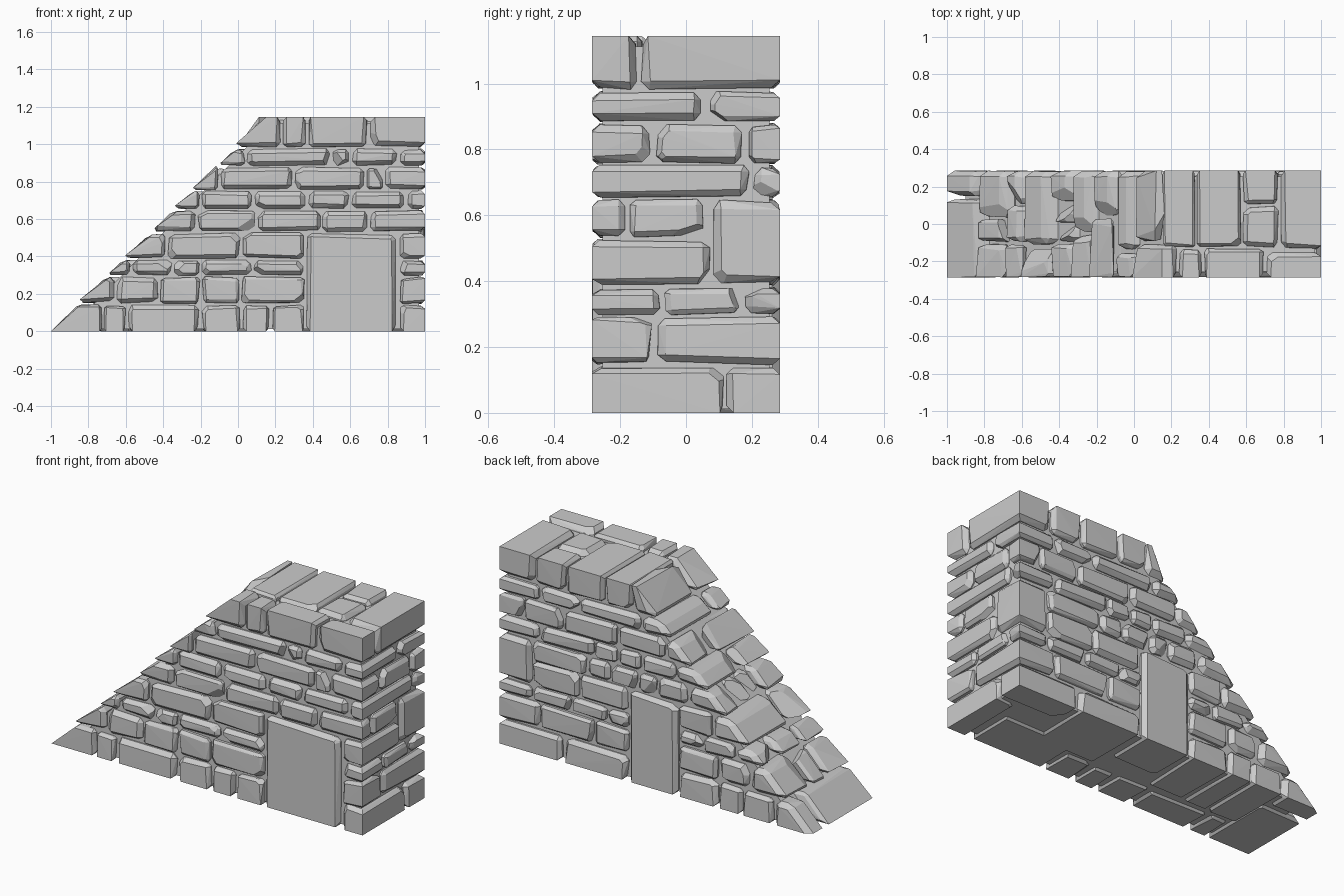
import bpy, bmesh, random
from mathutils import Vector

if "Cube" in bpy.data.objects:
    bpy.data.objects.remove(bpy.data.objects["Cube"])

random.seed(7)
D, H = 0.285, 1.145                      # half depth, height
GAP = 0.003
LEVELS = [0, .145, .295, .385, .53, .65, .755, .88, .98, H]


def slope(z):
    return -1 + z * 1.15 / H


def planes(p):
    """Set of outer wall planes that a point lies on."""
    e = 1e-4
    tests = {'front': p.y + D, 'back': p.y - D, 'right': p.x - 1, 'bottom': p.z,
             'top': p.z - H, 'slope': p.x - slope(p.z)}
    return {k for k, v in tests.items() if abs(v) < e}


def hull(coords):
    bm = bmesh.new()
    for c in coords:
        bm.verts.new(c)
    bmesh.ops.convex_hull(bm, input=bm.verts[:])
    bmesh.ops.delete(bm, geom=[v for v in bm.verts if not v.link_faces], context='VERTS')
    return bm


def stone(target, x0, x1, y0, y1, z0, z1, bev=None):
    """Rough-cut block; x0=None follows the slope. Outer wall faces stay flush."""
    j = min(.012, (z1 - z0) * .1)
    bev = bev or random.uniform(.013, .024)
    bm = bmesh.new()
    bmesh.ops.create_cube(bm, size=1)
    for v in bm.verts:
        s = v.co.copy()
        r = lambda: GAP + random.uniform(-.4, .8) * j
        z = z1 if s.z > 0 else z0
        if 0 < z < H:
            z -= r() * (1 if s.z > 0 else -1)
        y = y1 if s.y > 0 else y0
        if abs(y) < D - .001:
            y -= r() * (1 if s.y > 0 else -1)
        if s.x < 0:
            x = slope(z) if x0 is None else x0 + r()
        else:
            x = x1 if x1 > .999 else x1 - r()
        v.co = (x, y, z)
    # sharp where two outer faces meet, chamfered along joints
    edges = []
    for e in bm.edges:
        both = planes(e.verts[0].co) & planes(e.verts[1].co)
        if len(both) < 2 or both == {'slope', 'back'}:
            edges.append(e)
    centre = sum((v.co for v in bm.verts), Vector()) / 8
    corners = [v.co.copy() for v in bm.verts if len(planes(v.co)) == 1]
    bmesh.ops.bevel(bm, geom=edges, offset=bev, segments=1, affect='EDGES')
    # uneven chamfers
    for v in bm.verts:
        on = planes(v.co)
        if len(on) < 2:
            d = (centre - v.co).normalized() * random.uniform(0, .012)
            if on & {'front', 'back'}:
                d.y *= .4
            if on & {'top', 'bottom'}:
                d.z = 0
            v.co += d
    # chipped corners
    for c in corners:
        if random.random() < .4:
            n = Vector(((c.x - centre.x), (c.y - centre.y), (c.z - centre.z)))
            n = Vector([(1 if a > 0 else -1) * random.uniform(.3, 1) for a in n]).normalized()
            bmesh.ops.bisect_plane(bm, geom=bm.verts[:] + bm.edges[:] + bm.faces[:],
                                   plane_co=c - n * random.uniform(.025, .04),
                                   plane_no=n, clear_outer=True)
    out = hull([v.co.copy() for v in bm.verts])
    bm.free()
    tmp = bpy.data.meshes.new("tmp")
    out.to_mesh(tmp)
    out.free()
    target.from_mesh(tmp)
    bpy.data.meshes.remove(tmp)


def finish(bm, name):
    bmesh.ops.recalc_face_normals(bm, faces=bm.faces[:])
    me = bpy.data.meshes.new(name)
    bm.to_mesh(me)
    bm.free()
    bpy.context.collection.objects.link(bpy.data.objects.new(name, me))


# Per course: front joints, back joints, slope splits (y), right-end splits (y), row split (y)
COURSES = [
    ([-.72, -.6, -.2, .02, .18, .36, .86], [-.75, -.55, -.4, -.14, .18, .6], [.14], [.12], -.1),
    ([-.65, -.42, -.2, .01, .36, .86], [-.6, -.4, -.14, .18, .4, .75], [-.1, .03], [-.1], 0),
    ([-.57, -.35, -.2, .08, .36, .86], [-.5, -.3, -.14, .18, .32, .55, .8], [-.1, .1], [-.07, .17], 0),
    ([-.38, .02, .36, .86], [-.35, -.14, .18, .5, .8], [-.12], [.08], 0),
    ([-.22, .1, .45, .7], [-.2, 0, .12, .3, .45, .8], [-.1, 0, .11], [-.18, .06], 0),
    ([-.2, .08, .37, .6, .9], [-.12, .1, .25, .4, .75], [-.05], [.2], 0),
    ([-.1, .3, .68, .78], [-.05, .25, .6, .85], [.03], [-.1, .18], 0),
    ([.04, .5, .6, .86], [.1, .5, .75], [-.15], [.06], 0),
    ([.24, .37, .7], [.15, .33, .58, .78], [-.1], [-.14], -.13),
]
BIG = {(.36, .86), (-.14, .18)}          # openings filled by tall stones

for i, (front, back, ls, rs, mid) in enumerate(COURSES):
    z0, z1 = LEVELS[i], LEVELS[i + 1]
    bm = bmesh.new()
    # sloped end
    ys = [-D] + ls + [D]
    for a, b in zip(ys, ys[1:]):
        stone(bm, None, front[0] if a + b < 0 else back[0], a, b, z0, z1,
              .028 if b == D else None)
    # upright end
    ys = [-D] + rs + [D]
    for a, b in zip(ys, ys[1:]):
        if i in (3, 4) and a > .05:
            continue
        stone(bm, front[-1] if a + b < 0 else back[-1], 1, a, b, z0, z1)
    # long faces
    for xs, y0, y1 in ((front, -D, mid), (back, mid, D)):
        for a, b in zip(xs, xs[1:]):
            if i < 4 and (a, b) in BIG:
                continue
            # small stone set into the top of the wall
            if i == 8 and a == .58:
                stone(bm, a, b, mid, .1, z0, z1)
                stone(bm, a, b, .1, D, z0, z1)
            else:
                stone(bm, a, b, y0, y1, z0, z1)
    finish(bm, f"stone_course_{i + 1}")

# Tall stones spanning several courses
bm = bmesh.new()
stone(bm, .36, .85, -D, 0, 0, .53, .022)
finish(bm, "tall_stone_front")
bm = bmesh.new()
stone(bm, -.14, .18, 0, D, 0, .53, .022)
finish(bm, "tall_stone_back")
bm = bmesh.new()
stone(bm, .8, 1, .07, D, .385, .65, .024)
finish(bm, "tall_stone_end")

# Recessed mortar core behind the joints
g = .032
profile = [(-.9, .012), (1 - g, .012), (1 - g, H - g), (slope(H) + .02, H - g)]
finish(hull([(x, y, z) for x, z in profile for y in (-D + g, D - g)]), "mortar_core")
